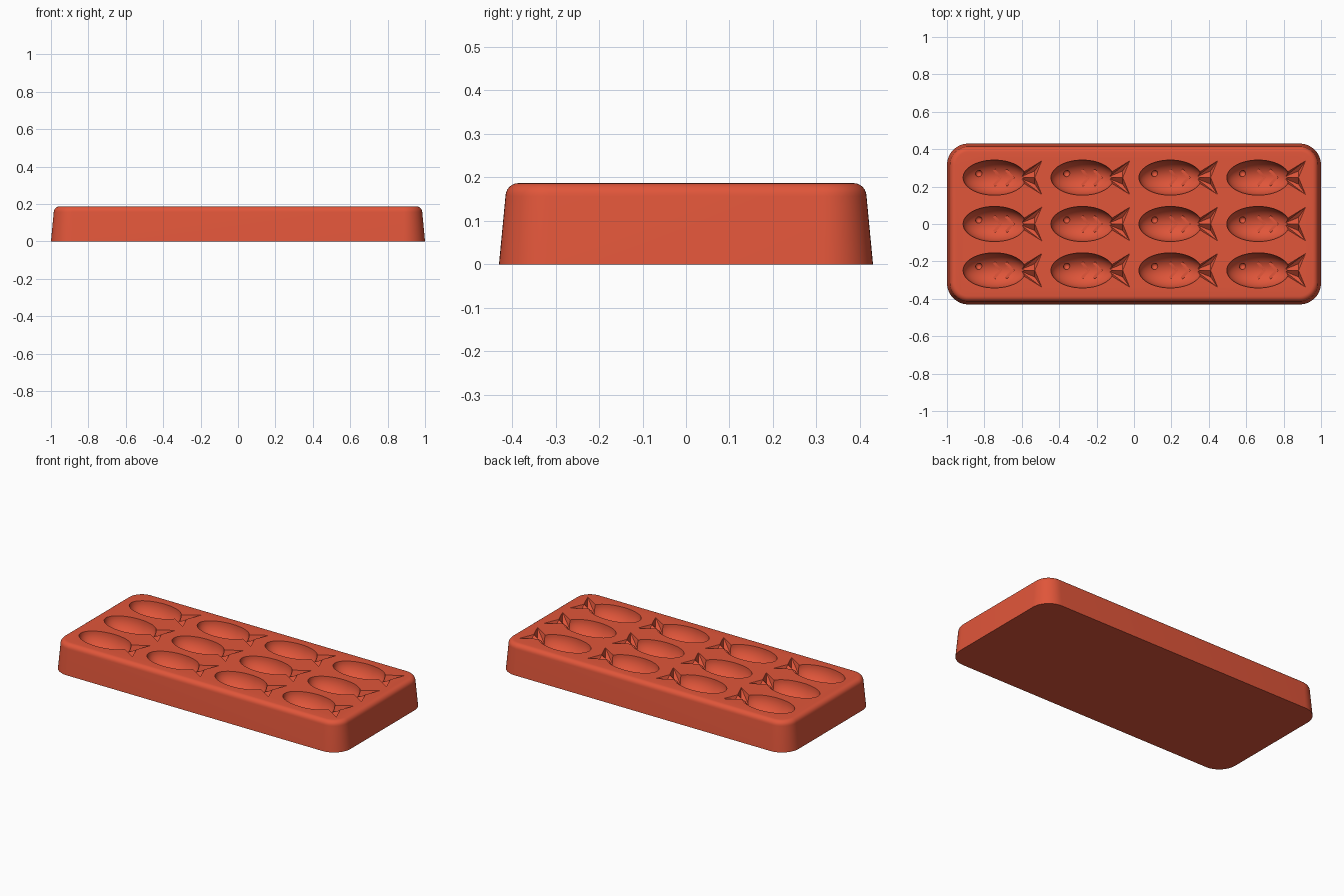
import bpy, bmesh
from math import cos, sin, pi, radians
from mathutils import Matrix, Vector

old = bpy.data.objects.get("Cube")
if old:
    bpy.data.objects.remove(old, do_unlink=True)

HEIGHT = 0.187
BODY = Vector((0.168, 0.094, 0.105))   # half length, half width, depth

coral = bpy.data.materials.new("coral red silicone")
coral.use_nodes = True
coral.diffuse_color = (0.75, 0.092, 0.042, 1)
coral.node_tree.nodes["Principled BSDF"].inputs["Base Color"].default_value = (0.75, 0.092, 0.042, 1)


def make_object(name, bm):
    bmesh.ops.recalc_face_normals(bm, faces=bm.faces)
    mesh = bpy.data.meshes.new(name)
    bm.to_mesh(mesh)
    bm.free()
    mesh.materials.append(coral)
    obj = bpy.data.objects.new(name, mesh)
    bpy.context.collection.objects.link(obj)
    return obj


def rounded_ring(bm, half_x, half_y, radius, z, steps=12):
    ring = []
    for quarter, (sx, sy) in enumerate([(1, 1), (-1, 1), (-1, -1), (1, -1)]):
        for i in range(steps + 1):
            a = (quarter + i / steps) * pi / 2
            ring.append(bm.verts.new((sx * (half_x - radius) + radius * cos(a),
                                      sy * (half_y - radius) + radius * sin(a), z)))
    return ring


# Tray block: tapered walls with a rounded upper rim
def build_tray():
    bm = bmesh.new()
    rim = 0.03
    profile = [(0, 0), (0.015, HEIGHT - rim)]
    for i in range(1, 7):
        a = i / 6 * pi / 2
        profile.append((0.015 + rim * (1 - cos(a)), HEIGHT - rim + rim * sin(a)))
    rings = [rounded_ring(bm, 1 - d, 0.43 - d, 0.115 - d, z) for d, z in profile]
    for low, high in zip(rings, rings[1:]):
        for i in range(len(low)):
            j = (i + 1) % len(low)
            bm.faces.new((low[i], low[j], high[j], high[i]))
    bm.faces.new(rings[0])
    bm.faces.new(rings[-1])
    return make_object("mould_tray", bm)


def floor_depth(x, y):
    return BODY.z * max(0, 1 - (x / BODY.x) ** 2 - (y / BODY.y) ** 2) ** 0.5


def add_hull(bm, points):
    verts = [bm.verts.new(p) for p in points]
    bmesh.ops.convex_hull(bm, input=verts)


# Fish hollow: oval body, forked tail, eye pit and rib grooves
def add_fish(bm, x, y):
    place = Matrix.Translation((x, y, HEIGHT))
    bmesh.ops.create_uvsphere(bm, u_segments=48, v_segments=24, radius=1,
                              matrix=place @ Matrix.Diagonal((*BODY, 1)))
    for side in (1, -1):
        # tail lobe: tapered wedge with a sloping keel
        outline = [(0.135, -0.012 * side), (0.14, 0.02 * side),
                   (0.253, 0.09 * side), (0.215, -0.002 * side)]
        lobe = [(px, py, 0.02) for px, py in outline]
        lobe += [(px, py, 0) for px, py in outline]
        lobe += [(0.14, 0.004 * side, -0.05), (0.215, 0.035 * side, -0.035)]
        add_hull(bm, [place @ Vector(p) for p in lobe])
        # rib grooves meeting in two chevrons
        for tip in (0.036, 0.1):
            ends = [Vector((tip, -0.003 * side)), Vector((tip - 0.038, 0.041 * side))]
            across = Vector((0.0055, 0.0045 * side))
            groove = []
            for end in ends:
                z = -floor_depth(*end)
                for s in (-1, 1):
                    p = end + across * s
                    groove += [(p.x, p.y, z + 0.02), (p.x, p.y, z - 0.007)]
            add_hull(bm, [place @ Vector(p) for p in groove])
    eye = Vector((-0.084, 0.022, -floor_depth(-0.084, 0.022)))
    bmesh.ops.create_uvsphere(bm, u_segments=16, v_segments=10, radius=0.018,
                              matrix=place @ Matrix.Translation(eye))


tray = build_tray()
bm = bmesh.new()
for col in range(4):
    for row in range(3):
        add_fish(bm, -0.746 + 0.47 * col, 0.248 * (row - 1))
cutter = make_object("fish_cutter", bm)
cutter.hide_render = True

# Press the hollows into the tray
cut = tray.modifiers.new("fish hollows", "BOOLEAN")
cut.operation = "DIFFERENCE"
cut.solver = "EXACT"
cut.use_self = True
cut.object = cutter
bpy.context.view_layer.objects.active = tray
bpy.ops.object.select_all(action="DESELECT")
tray.select_set(True)
bpy.ops.object.modifier_apply(modifier=cut.name)
bpy.data.objects.remove(cutter, do_unlink=True)
bpy.ops.object.shade_smooth_by_angle(angle=radians(30))
